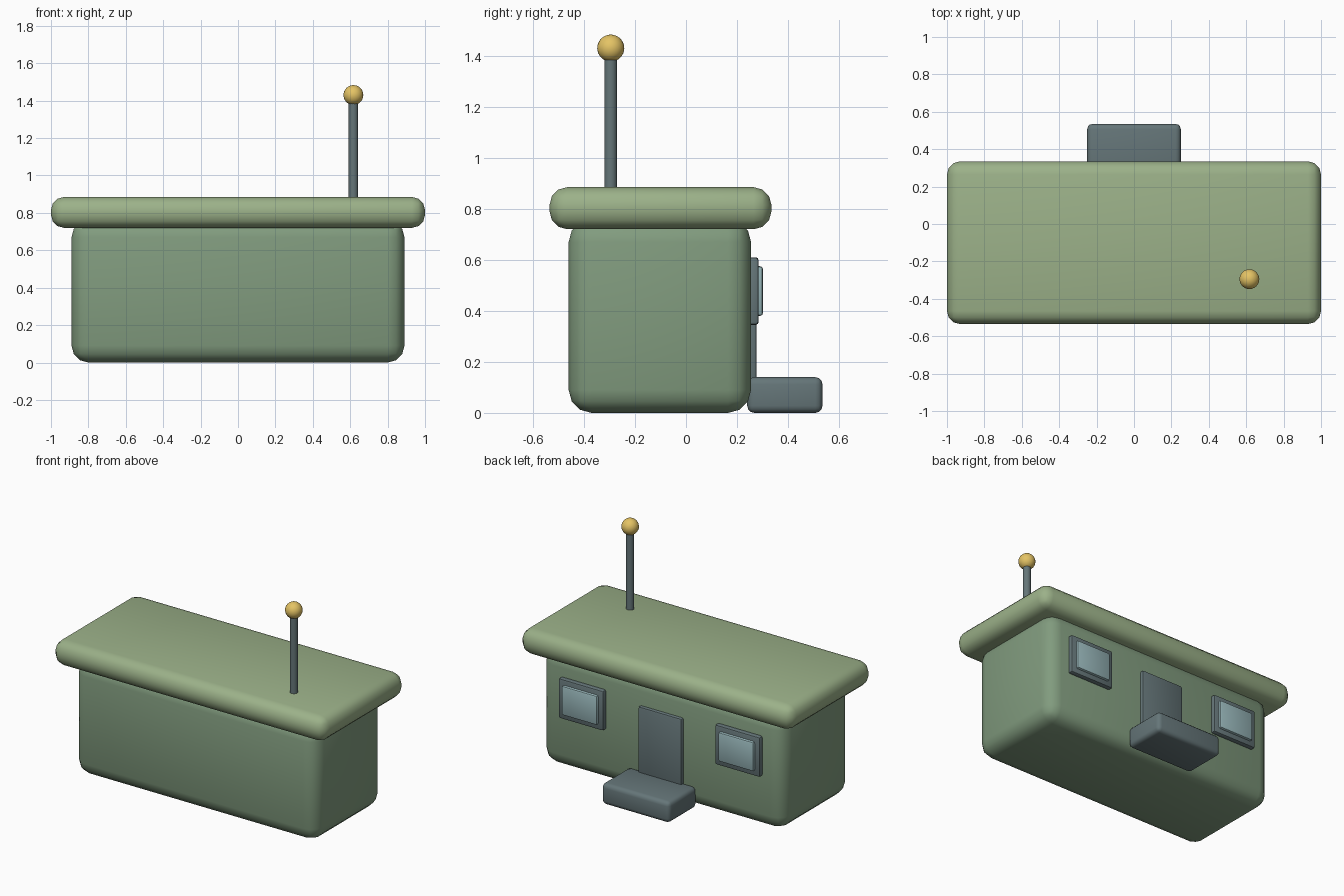
import bpy, math

if "Cube" in bpy.data.objects:
    bpy.data.objects.remove(bpy.data.objects["Cube"])


def material(name, rgb):
    m = bpy.data.materials.new(name)
    m.diffuse_color = (*rgb, 1)
    m.use_nodes = True
    m.node_tree.nodes["Principled BSDF"].inputs["Base Color"].default_value = m.diffuse_color
    return m


WALL = material("wall_green", (0.22, 0.33, 0.21))
ROOF = material("roof_green", (0.33, 0.44, 0.25))
SLATE = material("slate", (0.13, 0.18, 0.19))
GLASS = material("glass", (0.32, 0.48, 0.50))
GOLD = material("gold", (0.78, 0.55, 0.13))


def finish(ob, name, mat):
    ob.name = name
    ob.data.materials.append(mat)
    bpy.ops.object.shade_smooth_by_angle(angle=math.radians(35))
    return ob


def box(name, lo, hi, bevel, mat, segments=3):
    """Rounded box spanning two opposite corners."""
    bpy.ops.mesh.primitive_cube_add(size=1, location=[(a + b) / 2 for a, b in zip(lo, hi)])
    ob = bpy.context.object
    ob.scale = [b - a for a, b in zip(lo, hi)]
    bpy.ops.object.transform_apply(location=False, rotation=False, scale=True)
    mod = ob.modifiers.new("rounding", 'BEVEL')
    mod.width = bevel
    mod.segments = segments
    bpy.ops.object.modifier_apply(modifier=mod.name)
    return finish(ob, name, mat)


# Main volume and overhanging roof slab
box("body", (-0.89, -0.46, 0), (0.89, 0.255, 0.76), 0.09, WALL)
box("roof", (-1.0, -0.535, 0.72), (1.0, 0.335, 0.885), 0.07, ROOF)

# Entrance on the rear wall
box("door", (-0.16, 0.22, 0.05), (0.16, 0.277, 0.575), 0.012, SLATE, 2)
box("door_step", (-0.25, 0.24, 0), (0.25, 0.535, 0.14), 0.028, SLATE)

# Windows either side of the door
for side, label in ((-1, "left"), (1, "right")):
    x = side * 0.575
    box(f"window_frame_{label}", (x - 0.165, 0.24, 0.345), (x + 0.165, 0.285, 0.61), 0.012, SLATE, 2)
    box(f"window_glass_{label}", (x - 0.13, 0.25, 0.38), (x + 0.13, 0.302, 0.575), 0.012, GLASS, 2)

# Roof antenna
bpy.ops.mesh.primitive_cylinder_add(vertices=16, radius=0.025, depth=0.56, location=(0.617, -0.295, 1.13))
finish(bpy.context.object, "antenna_pole", SLATE)
bpy.ops.mesh.primitive_uv_sphere_add(segments=24, ring_count=16, radius=0.053, location=(0.617, -0.295, 1.43))
finish(bpy.context.object, "antenna_ball", GOLD)
